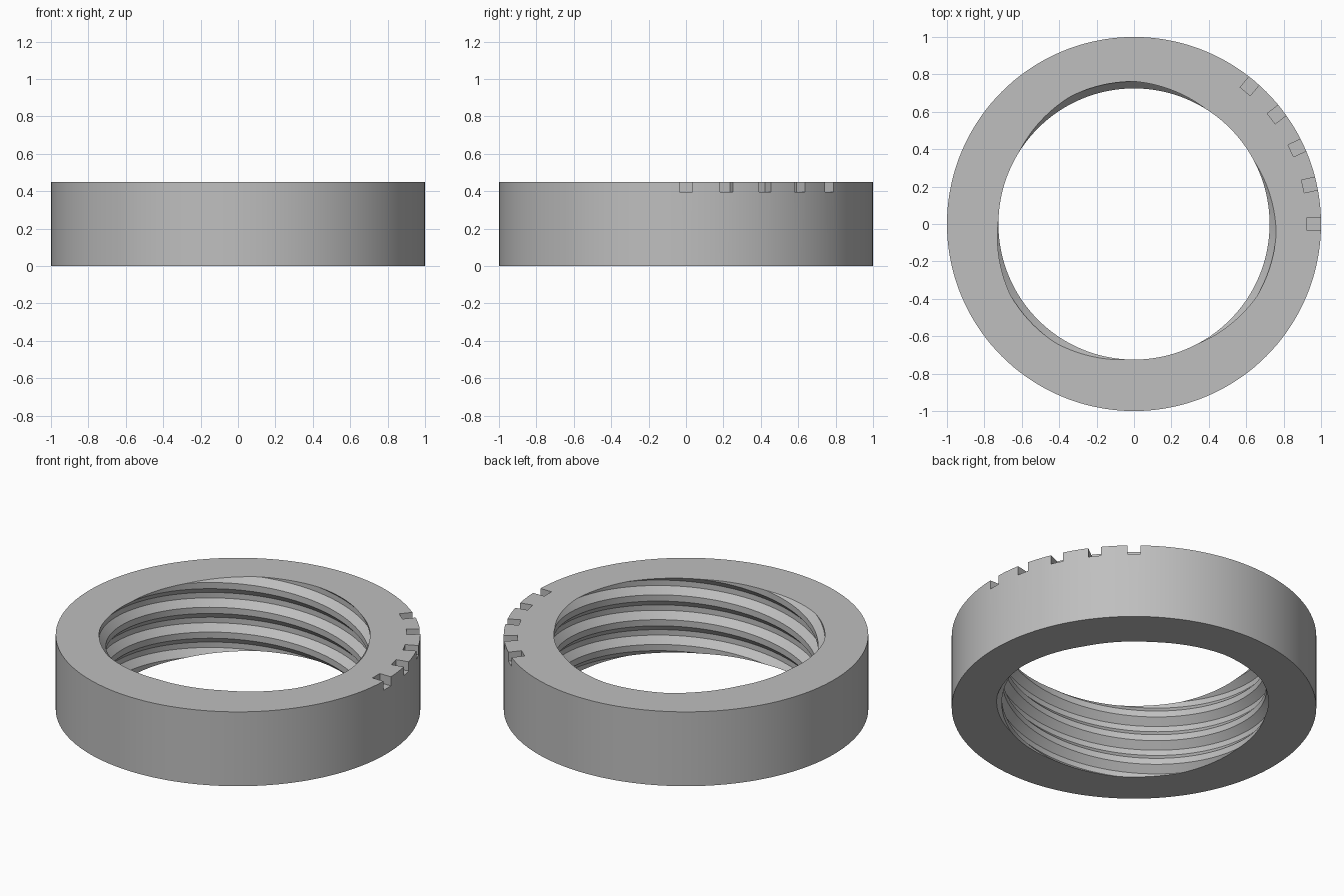
import bpy, bmesh, math
from mathutils import Matrix, Vector

cube = bpy.data.objects.get("Cube")
if cube:
    bpy.data.objects.remove(cube, do_unlink=True)

HEIGHT = 0.45
SIDES = 144
STARTS = 3                      # three intertwined threads
PITCH = HEIGHT / STARTS
CREST_R, ROOT_R = 0.725, 0.762
CREST_ANGLE = math.radians(43)  # where a crest meets the top face

grey = bpy.data.materials.new("plain_grey")
grey.use_nodes = True
colour = (0.52, 0.52, 0.52, 1)
grey.diffuse_color = colour
grey.node_tree.nodes["Principled BSDF"].inputs["Base Color"].default_value = colour


def make_object(name, bm):
    bmesh.ops.recalc_face_normals(bm, faces=bm.faces[:])
    mesh = bpy.data.meshes.new(name)
    bm.to_mesh(mesh)
    bm.free()
    mesh.materials.append(grey)
    obj = bpy.data.objects.new(name, mesh)
    bpy.context.collection.objects.link(obj)
    return obj


# Ring blank: a solid disc
bm = bmesh.new()
bmesh.ops.create_cone(bm, cap_ends=True, segments=SIDES, radius1=1, radius2=1,
                      depth=HEIGHT, matrix=Matrix.Translation((0, 0, HEIGHT / 2)))
ring = make_object("threaded_ring", bm)

# Threaded core: trapezoid profile swept along a helix
bm = bmesh.new()
half_crest, half_root = 0.125 * PITCH, 0.11 * PITCH
profile = [(-half_crest, CREST_R), (half_crest, CREST_R),
           (PITCH / 2 - half_root, ROOT_R), (PITCH / 2 + half_root, ROOT_R)]
turns = 8
base = HEIGHT - 7 * PITCH
columns = []
for i in range(SIDES):
    a = 2 * math.pi * i / SIDES
    rise = HEIGHT * (a - CREST_ANGLE) / (2 * math.pi)
    columns.append([bm.verts.new((r * math.cos(a), r * math.sin(a),
                                  base + k * PITCH + dz + rise))
                    for k in range(turns) for dz, r in profile])
shift = STARTS * len(profile)
for i in range(SIDES):
    here = columns[i]
    beside = columns[i + 1] if i + 1 < SIDES else columns[0][shift:]
    for j in range(min(len(here), len(beside)) - 1):
        bm.faces.new((here[j], beside[j], beside[j + 1], here[j + 1]))
    if i + 1 == SIDES:
        # Trim the unused end of the last column
        for v in here[len(beside):]:
            columns[i - 1][0].index  # previous column keeps its full height

# Core ends: close each open rim with a fan to the axis
bm.edges.ensure_lookup_table()
rim = [e for e in bm.edges if e.is_boundary]
for below in (True, False):
    edges = [e for e in rim
             if ((e.verts[0].co.z + e.verts[1].co.z) / 2 < HEIGHT / 2) == below]
    level = sum(e.verts[0].co.z for e in edges) / len(edges)
    centre = bm.verts.new((0, 0, level))
    for e in edges:
        bm.faces.new((e.verts[0], e.verts[1], centre))

# Index notches: a row of small boxes at the outer top edge
for n in range(5):
    turn = Matrix.Rotation(math.radians(12.5 * n), 4, 'Z')
    place = Matrix.Translation(Vector((1.025, 0, HEIGHT)))
    size = Matrix.Diagonal((0.2, 0.07, 0.11, 1))
    bmesh.ops.create_cube(bm, size=1, matrix=turn @ place @ size)
cutter = make_object("thread_and_notch_cutter", bm)
cutter.hide_render = True

# Cut the ring and keep only the result
cut = ring.modifiers.new("cut", 'BOOLEAN')
cut.operation = 'DIFFERENCE'
cut.solver = 'EXACT'
cut.object = cutter
bpy.context.view_layer.update()
graph = bpy.context.evaluated_depsgraph_get()
ring.data = bpy.data.meshes.new_from_object(ring.evaluated_get(graph))
ring.modifiers.clear()
bpy.data.objects.remove(cutter, do_unlink=True)

bpy.ops.object.select_all(action='DESELECT')
ring.select_set(True)
bpy.context.view_layer.objects.active = ring
bpy.ops.object.shade_smooth_by_angle(angle=math.radians(30))
